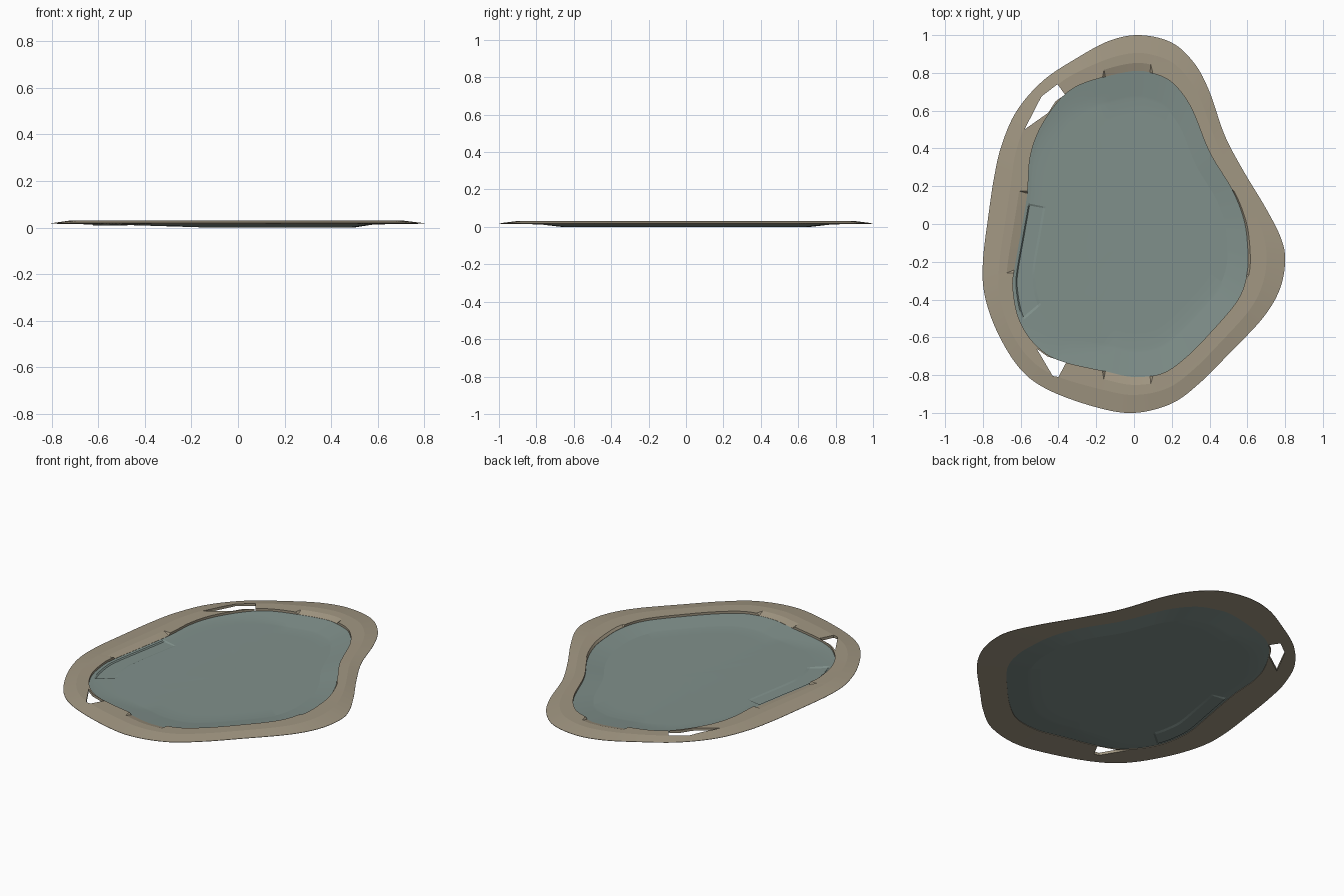
import bpy, bmesh, math
from mathutils import Vector

if "Cube" in bpy.data.objects:
    bpy.data.objects.remove(bpy.data.objects["Cube"])

N = 360


def material(name, rgb):
    m = bpy.data.materials.new(name)
    m.diffuse_color = (*rgb, 1)
    m.use_nodes = True
    m.node_tree.nodes["Principled BSDF"].inputs["Base Color"].default_value = m.diffuse_color
    return m


SAND = material("sandy stone", (0.36, 0.31, 0.225))
WATER = material("pond blue grey", (0.216, 0.279, 0.258))

# Outlines, clockwise from the back
OUTER = [(.03, 1), (.2, .96), (.32, .85), (.4, .7), (.48, .47), (.58, .28), (.7, .08),
         (.78, -.08), (.8, -.2), (.77, -.35), (.68, -.5), (.5, -.69), (.35, -.84),
         (.2, -.95), (0, -1), (-.2, -.97), (-.45, -.88), (-.6, -.77), (-.72, -.58),
         (-.79, -.38), (-.8, -.2), (-.77, .05), (-.74, .25), (-.7, .42), (-.62, .6),
         (-.48, .76), (-.3, .88), (-.13, .97)]
INNER = [(0, .81), (.09, .8), (.2, .75), (.3, .62), (.4, .38), (.52, .18), (.58, .03),
         (.6, -.1), (.6, -.25), (.55, -.4), (.4, -.58), (.27, -.71), (.15, -.79),
         (0, -.81), (-.15, -.78), (-.4, -.72), (-.53, -.63), (-.61, -.5), (-.64, -.35),
         (-.635, -.25), (-.6, -.05), (-.565, .16), (-.55, .35), (-.5, .5), (-.4, .65),
         (-.3, .73), (-.15, .78)]


def radii(points):
    """Radius of a smooth closed outline at N even angles."""
    pts = [Vector(p) for p in points]
    n, dense = len(pts), []
    for i in range(n):
        a, b, c, d = (pts[(i + k) % n] for k in (-1, 0, 1, 2))
        for j in range(12):
            t = j / 12
            p = 0.5 * (2 * b + (c - a) * t + (2 * a - 5 * b + 4 * c - d) * t * t
                       + (3 * b - a - 3 * c + d) * t ** 3)
            dense.append((math.atan2(p.y, p.x) % math.tau, p.length))
    dense.sort()
    dense = [(dense[-1][0] - math.tau, dense[-1][1])] + dense + [(dense[0][0] + math.tau, dense[0][1])]
    out, k = [], 0
    for i in range(N):
        ang = math.tau * i / N
        while dense[k + 1][0] < ang:
            k += 1
        (a0, r0), (a1, r1) = dense[k], dense[k + 1]
        out.append(r0 + (r1 - r0) * (ang - a0) / max(a1 - a0, 1e-9))
    return out


R_OUT, R_IN = radii(OUTER), radii(INNER)


def polar(i, r, z):
    a = math.tau * i / N
    return (r * math.cos(a), r * math.sin(a), z)


def loft(bm, rows, closed):
    """Skin a list of closed rings with quads."""
    rings = [[bm.verts.new(co) for co in row] for row in rows]
    pairs = list(zip(rings, rings[1:])) + ([(rings[-1], rings[0])] if closed else [])
    for a, b in pairs:
        for i in range(N):
            j = (i + 1) % N
            bm.faces.new((a[i], b[i], b[j], a[j]))
    return rings


def finish(bm, name, mat, angle=None):
    me = bpy.data.meshes.new(name)
    bm.to_mesh(me)
    bm.free()
    me.materials.append(mat)
    ob = bpy.data.objects.new(name, me)
    bpy.context.collection.objects.link(ob)
    bpy.ops.object.select_all(action='DESELECT')
    bpy.context.view_layer.objects.active = ob
    ob.select_set(True)
    if angle:
        bpy.ops.object.shade_smooth_by_angle(angle=math.radians(angle))
    return ob


def notch(i):
    """Width of the sloped bank at this angle, as a share of the rim width."""
    d = 360 * i / N
    for lo, hi, w in ((84, 101, .22), (164, 201, .24), (259, 276, .22)):
        if lo <= d <= hi:
            return w
    return .06 if d >= 336 or d <= 18 else 0


# Bank: raised rim with sloped notches, flat top and bevelled outer edge
def rim_row(share, z):
    row = []
    for i in range(N):
        s = share(i) if callable(share) else share
        row.append(polar(i, R_IN[i] + (R_OUT[i] - R_IN[i]) * s, z(i) if callable(z) else z))
    return row


bm = bmesh.new()
loft(bm, [rim_row(0, .014),
          rim_row(0, lambda i: .018 if notch(i) else .03),
          rim_row(lambda i: notch(i) or .03, .03),
          rim_row(.5, .031),
          rim_row(1, .019),
          rim_row(1, .017)], True)
bmesh.ops.recalc_face_normals(bm, faces=bm.faces)
bank = finish(bm, "bank", SAND)

# Two openings through the bank
HOLES = [[(-.58, .5), (-.455, .588), (-.415, .65), (-.365, .685), (-.405, .74), (-.49, .675)],
         [(-.515, -.66), (-.46, -.7), (-.36, -.735), (-.40, -.81), (-.43, -.805)]]
for k, outline in enumerate(HOLES):
    bm = bmesh.new()
    face = bm.faces.new([bm.verts.new((x, y, -.1)) for x, y in outline])
    ext = bmesh.ops.extrude_face_region(bm, geom=[face])
    bmesh.ops.translate(bm, vec=(0, 0, .3),
                        verts=[v for v in ext["geom"] if isinstance(v, bmesh.types.BMVert)])
    bmesh.ops.recalc_face_normals(bm, faces=bm.faces)
    cutter = finish(bm, "opening_cutter_%d" % k, SAND)
    cutter.hide_render = True
    mod = bank.modifiers.new("opening", 'BOOLEAN')
    mod.operation, mod.solver, mod.object = 'DIFFERENCE', 'EXACT', cutter
    bpy.context.view_layer.objects.active = bank
    bpy.ops.object.modifier_apply(modifier=mod.name)
    bpy.data.objects.remove(cutter)
bpy.ops.object.select_all(action='DESELECT')
bank.select_set(True)
bpy.ops.object.shade_smooth_by_angle(angle=math.radians(4))


# Basin: shallow bowl, gentler on the left, with a small sunken shelf there
def basin_z(i, t):
    x = R_IN[i] * t * math.cos(math.tau * i / N)
    bowl = .017 * max(0, (t - .82) / .18)
    z = max(bowl, .014 * min(1, max(0, (-.12 - x) / .45)))
    if 170 <= 360 * i / N <= 220 and .83 < t < .97:
        z = .008
    return z


bm = bmesh.new()
steps = (1, .975, .965, .9, .84, .82, .7, .55, .4, .25, .1)
rings = loft(bm, [[polar(i, R_IN[i] * t, basin_z(i, t)) for i in range(N)] for t in steps], False)
bm.faces.new(rings[-1])
bmesh.ops.recalc_face_normals(bm, faces=bm.faces)
bm.normal_update()
if sum(f.normal.z for f in bm.faces) < 0:
    bmesh.ops.reverse_faces(bm, faces=bm.faces)
finish(bm, "water_basin", WATER, 8)
